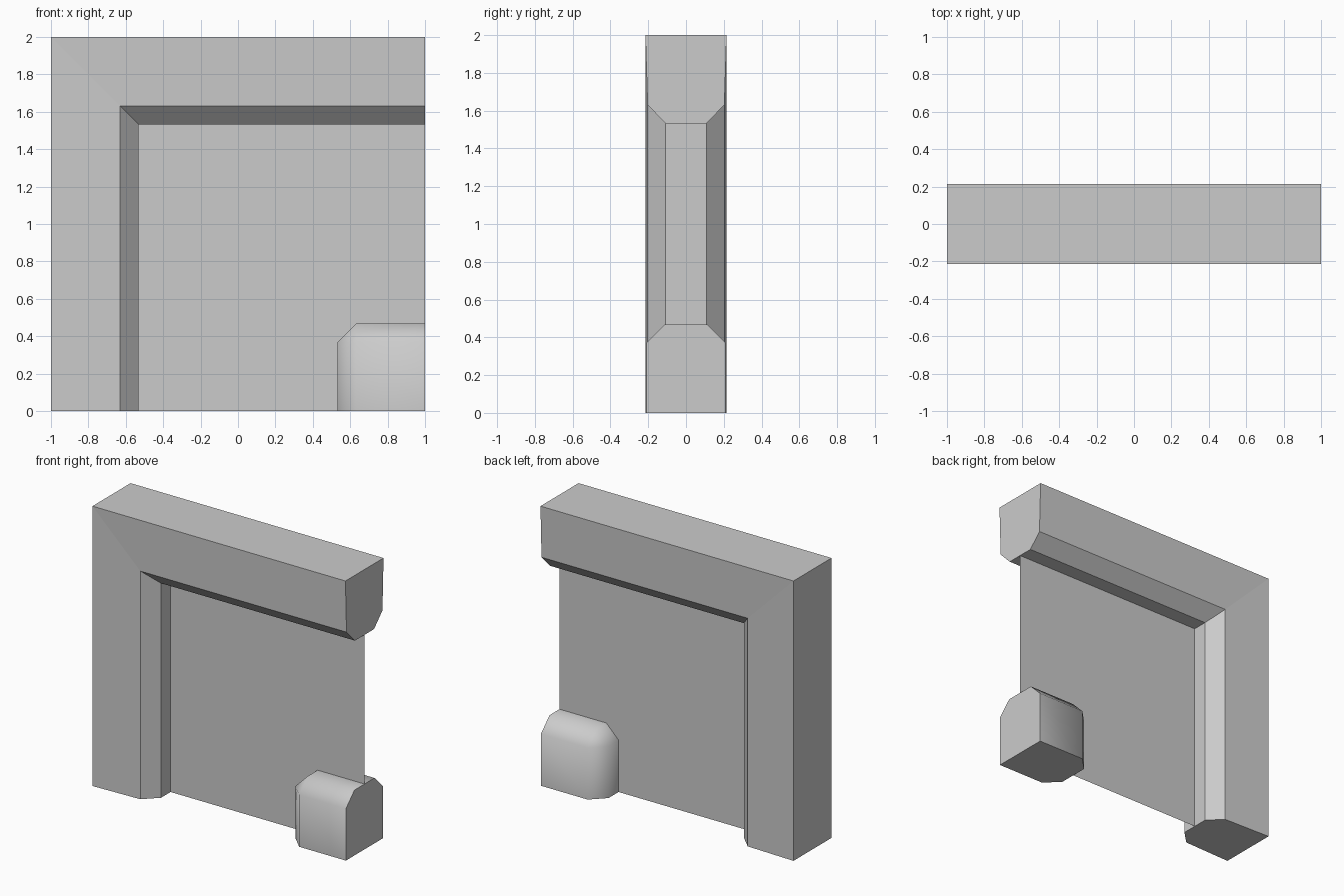
import bpy, bmesh, math

if "Cube" in bpy.data.objects:
    bpy.data.objects.remove(bpy.data.objects["Cube"])


def make_object(name, bm):
    bmesh.ops.recalc_face_normals(bm, faces=bm.faces)
    mesh = bpy.data.meshes.new(name)
    bm.to_mesh(mesh)
    bm.free()
    obj = bpy.data.objects.new(name, mesh)
    bpy.context.collection.objects.link(obj)
    return obj


# Frame: one chamfered, slightly tapered profile swept up the post and along the beam
half = [(0, 0.215), (0.37, 0.203), (0.467, 0.108)]   # (inset from outer edge, half depth)
profile = [(d, -y) for d, y in half] + [(d, y) for d, y in reversed(half)]
bm = bmesh.new()
foot = [bm.verts.new((-1 + d, y, 0)) for d, y in profile]
mitre = [bm.verts.new((-1 + d, y, 2 - d)) for d, y in profile]
end = [bm.verts.new((1, y, 2 - d)) for d, y in profile]
n = len(profile)
for a, b in ((foot, mitre), (mitre, end)):
    for i in range(n):
        j = (i + 1) % n
        bm.faces.new((a[i], a[j], b[j], b[i]))
bm.faces.new(foot)
bm.faces.new(end)
make_object("wall_frame", bm)

# Thin panel filling the opening on the centre plane
bm = bmesh.new()
bm.faces.new([bm.verts.new((x, 0, z)) for x, z in
              ((-0.533, 0), (1, 0), (1, 1.533), (-0.533, 1.533))])
make_object("wall_panel", bm)

# Corner block: box chamfered on its top and left edges, softly shaded
x0, x1, hy, top = 0.533, 1.0, 0.21, 0.467
bm = bmesh.new()
bmesh.ops.create_cube(bm, size=1)
for v in bm.verts:
    v.co.x = x0 if v.co.x < 0 else x1
    v.co.y *= 2 * hy
    v.co.z = 0 if v.co.z < 0 else top


def on_left(e):
    return all(abs(v.co.x - x0) < 1e-4 for v in e.verts)


def on_top(e):
    return all(abs(v.co.z - top) < 1e-4 for v in e.verts)


def on_side(e):
    return abs(e.verts[0].co.y - e.verts[1].co.y) < 1e-4


edges = [e for e in bm.edges
         if (on_left(e) and on_top(e)) or (on_side(e) and (on_left(e) or on_top(e)))]
edges = [e for e in edges
         if not any(abs(v.co.z) < 1e-4 for v in e.verts) or on_left(e)]
bmesh.ops.bevel(bm, geom=edges, offset=0.097, segments=1, affect='EDGES')
block = make_object("corner_block", bm)
bpy.context.view_layer.objects.active = block
block.select_set(True)
bpy.ops.object.shade_smooth_by_angle(angle=math.radians(50))
